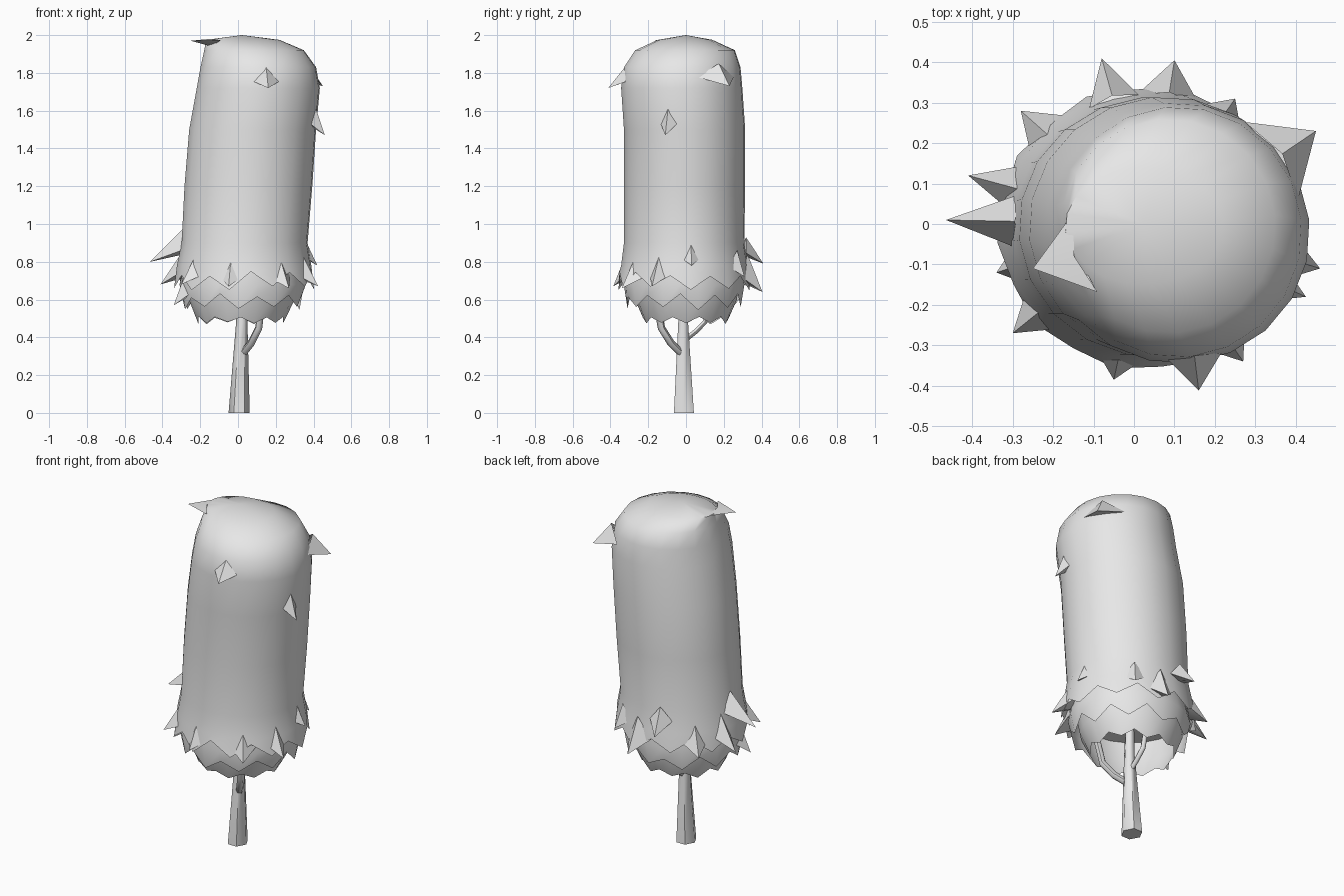
import bpy, bmesh, math, random
from mathutils import Vector

random.seed(4)
cube = bpy.data.objects.get("Cube")
if cube:
    bpy.data.objects.remove(cube, do_unlink=True)

gray = bpy.data.materials.new("plain_gray")
gray.use_nodes = True
gray.diffuse_color = (0.8, 0.8, 0.8, 1)
gray.node_tree.nodes["Principled BSDF"].inputs["Base Color"].default_value = (0.8, 0.8, 0.8, 1)


def add_object(name, mesh, angle=60):
    obj = bpy.data.objects.new(name, mesh)
    bpy.context.collection.objects.link(obj)
    mesh.materials.clear()
    mesh.materials.append(gray)
    bpy.ops.object.select_all(action='DESELECT')
    obj.select_set(True)
    bpy.context.view_layer.objects.active = obj
    bpy.ops.object.shade_smooth_by_angle(angle=math.radians(angle))
    return obj


def loft(name, rings, sides, apex=None, notch=0, shrink=0.03, turn=0, cap_end=False):
    """Skin oval rings (z, x0, x1, y0, y1) from top to bottom; notch makes a zigzag hem."""
    bm = bmesh.new()
    rows = []
    for k, (z, x0, x1, y0, y1) in enumerate(rings):
        row = []
        for i in range(sides):
            a = math.tau * i / sides + turn
            size, lift = 1, 0
            if notch and k == len(rings) - 1:
                lift = random.uniform(-0.2, 0.2) * notch
                if i % 2:
                    size, lift = 1 - shrink, lift + notch
            row.append(bm.verts.new(((x0 + x1) / 2 + (x1 - x0) / 2 * size * math.cos(a),
                                     (y0 + y1) / 2 + (y1 - y0) / 2 * size * math.sin(a),
                                     z + lift)))
        rows.append(row)
    for up, low in zip(rows, rows[1:]):
        for i in range(sides):
            j = (i + 1) % sides
            bm.faces.new((low[i], low[j], up[j], up[i]))
    if apex:
        tip = bm.verts.new(apex)
        for i in range(sides):
            bm.faces.new((rows[0][i], rows[0][(i + 1) % sides], tip))
    if cap_end:
        bm.faces.new(rows[-1][::-1])
    mesh = bpy.data.meshes.new(name)
    bm.to_mesh(mesh)
    bm.free()
    return add_object(name, mesh)


# Tall foliage column with a ragged hem
loft("crown", [
    (1.975, -0.17, 0.22, -0.15, 0.14),
    (1.92, -0.18, 0.35, -0.27, 0.26),
    (1.83, -0.20, 0.415, -0.33, 0.29),
    (1.72, -0.22, 0.435, -0.345, 0.30),
    (1.5, -0.26, 0.415, -0.33, 0.315),
    (1.2, -0.285, 0.395, -0.33, 0.315),
    (0.9, -0.30, 0.37, -0.33, 0.31),
    (0.78, -0.325, 0.39, -0.345, 0.33),
    (0.66, -0.34, 0.405, -0.365, 0.345)], 20, apex=(0.02, 0, 2), notch=0.075, turn=0.1)

# Two smaller layers tucked under the hem
loft("middle_skirt", [
    (0.82, -0.28, 0.34, -0.30, 0.28),
    (0.68, -0.31, 0.36, -0.33, 0.31),
    (0.55, -0.29, 0.335, -0.31, 0.29)], 20, notch=0.07, shrink=-0.02, turn=0.25)
loft("lower_skirt", [
    (0.72, -0.27, 0.32, -0.29, 0.28),
    (0.60, -0.26, 0.30, -0.27, 0.27),
    (0.475, -0.21, 0.24, -0.22, 0.22)], 20, apex=(0.02, 0, 0.75), notch=0.035, shrink=-0.04)

# Pointed leaf tufts: tip x, y, z, rise of the root, half angle, axis x, radius
low, high = (0.035, 0.33), (0.11, 0.31)
tufts = [
    ((-0.465, 0.01, 0.80), 0.17, 0.22, low),
    ((-0.41, 0.12, 0.68), 0.19, 0.22, low),
    ((-0.28, 0.28, 0.67), 0.16, 0.25, low),
    ((-0.08, 0.41, 0.79), 0.14, 0.2, low),
    ((0.10, 0.405, 0.64), 0.2, 0.25, low),
    ((0.25, 0.31, 0.72), 0.14, 0.2, low),
    ((0.42, 0.03, 0.78), 0.12, 0.2, low),
    ((0.425, -0.18, 0.67), 0.18, 0.22, low),
    ((0.27, -0.34, 0.66), 0.16, 0.25, low),
    ((-0.05, -0.385, 0.67), 0.16, 0.25, low),
    ((-0.30, -0.27, 0.68), 0.16, 0.25, low),
    ((-0.34, -0.12, 0.57), 0.17, 0.2, low),
    ((0.16, -0.412, 1.72), 0.13, 0.35, high),
    ((0.45, 0.23, 1.73), 0.12, 0.4, high),
    ((0.46, -0.11, 1.47), 0.16, 0.16, high),
    ((-0.25, -0.11, 1.97), 0.01, 0.4, (0.11, 0.27)),
]
bm = bmesh.new()
for tip, rise, spread, (axis_x, radius) in tufts:
    angle = math.atan2(tip[1], tip[0] - axis_x)

    def root(turn, z, scale=1):
        return bm.verts.new((axis_x + radius * scale * math.cos(angle + turn),
                             radius * scale * math.sin(angle + turn), z))

    top = root(0, tip[2] + rise)
    right = root(-spread, tip[2] + rise * 0.4, 0.97)
    left = root(spread, tip[2] + rise * 0.4, 0.97)
    under = root(0, tip[2] - 0.03 if rise < 0.05 else tip[2] + 0.04, 0.97)
    point = bm.verts.new(tip)
    for a, b in ((top, right), (right, under), (under, left), (left, top)):
        bm.faces.new((a, point, b))
bmesh.ops.reverse_faces(bm, faces=bm.faces[:])
mesh = bpy.data.meshes.new("leaf_tufts")
bm.normal_update()
bm.to_mesh(mesh)
bm.free()
add_object("leaf_tufts", mesh)

# Tapered trunk
loft("trunk", [
    (0.75, -0.005, 0.04, -0.035, 0.01),
    (0.48, -0.01, 0.05, -0.045, 0.015),
    (0.0, -0.05, 0.062, -0.072, 0.05)], 6, cap_end=True)


# Side branches curving up into the foliage
def branch(name, points, radius):
    data = bpy.data.curves.new(name + "_path", 'CURVE')
    data.dimensions = '3D'
    data.bevel_depth = radius
    data.bevel_resolution = 1
    data.use_fill_caps = True
    spline = data.splines.new('POLY')
    spline.points.add(len(points) - 1)
    for p, co in zip(spline.points, points):
        p.co = (*co, 1)
    temp = bpy.data.objects.new(name + "_path", data)
    bpy.context.collection.objects.link(temp)
    bpy.context.view_layer.update()
    mesh = bpy.data.meshes.new_from_object(temp.evaluated_get(bpy.context.evaluated_depsgraph_get()))
    bpy.data.objects.remove(temp, do_unlink=True)
    add_object(name, mesh)


branch("front_branch", [(0.03, -0.03, 0.32), (0.07, -0.08, 0.37), (0.11, -0.13, 0.45), (0.13, -0.16, 0.62)], 0.02)
branch("back_branch", [(0.02, 0.0, 0.39), (0.02, 0.05, 0.43), (0.02, 0.10, 0.48), (0.02, 0.13, 0.62)], 0.015)
